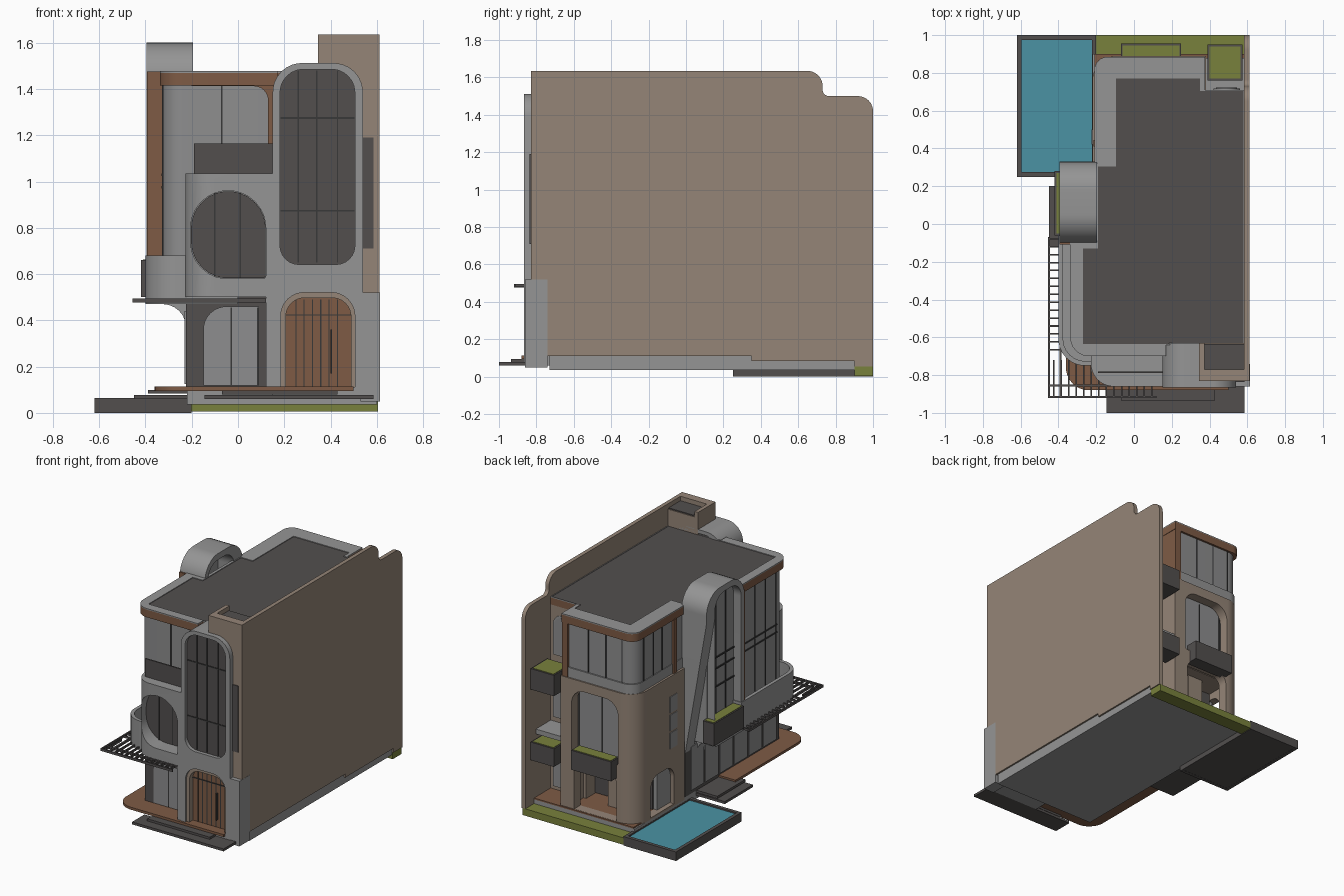
import bpy, bmesh, math
from mathutils import Vector

if "Cube" in bpy.data.objects:
    bpy.data.objects.remove(bpy.data.objects["Cube"])


def mat(name, r, g, b):
    m = bpy.data.materials.new(name)
    m.diffuse_color = (r, g, b, 1)
    m.use_nodes = True
    m.node_tree.nodes["Principled BSDF"].inputs["Base Color"].default_value = m.diffuse_color
    return m


GRAY = mat("light_gray_plaster", 0.30, 0.30, 0.30)
GLASS = mat("gray_glass", 0.27, 0.27, 0.273)
DARK = mat("dark_gray", 0.085, 0.078, 0.076)
BLACK = mat("black_frame", 0.04, 0.04, 0.04)
BROWN = mat("brown_wood", 0.21, 0.105, 0.06)
TAUPE = mat("taupe_stone", 0.30, 0.235, 0.185)
GREEN = mat("green_grass", 0.19, 0.22, 0.045)
WATER = mat("blue_water", 0.07, 0.29, 0.37)


def fillet(pts, n=8):
    """Round the polygon corners given as (u, v, radius)."""
    out = []
    for i, p in enumerate(pts):
        c = Vector(p[:2])
        r = p[2] if len(p) > 2 else 0
        if not r:
            out.append(c)
            continue
        d1 = (Vector(pts[i - 1][:2]) - c).normalized()
        d2 = (Vector(pts[(i + 1) % len(pts)][:2]) - c).normalized()
        half = d1.angle(d2) / 2
        mid = c + (d1 + d2).normalized() * (r / math.sin(half))
        a, b = c + d1 * (r / math.tan(half)) - mid, c + d2 * (r / math.tan(half)) - mid
        out += [mid + a.lerp(b, k / n).normalized() * r for k in range(n + 1)]
    return out


def rect(u0, u1, v0, v1, bl=0, br=0, tr=0, tl=0):
    return [(u0, v0, bl), (u1, v0, br), (u1, v1, tr), (u0, v1, tl)]


def prism(name, axis, a, b, m, outline, *holes):
    """Extrude a rounded profile with holes along an axis from a to b."""
    cu = bpy.data.curves.new(name, 'CURVE')
    cu.dimensions, cu.fill_mode, cu.extrude = '2D', 'BOTH', (b - a) / 2
    for loop in (outline,) + holes:
        pts = fillet(loop)
        s = cu.splines.new('POLY')
        s.points.add(len(pts) - 1)
        for q, p in zip(s.points, pts):
            q.co = (p.x, p.y, 0, 1)
        s.use_cyclic_u = True
    tmp = bpy.data.objects.new(name, cu)
    bpy.context.collection.objects.link(tmp)
    dg = bpy.context.evaluated_depsgraph_get()
    me = bpy.data.meshes.new_from_object(tmp.evaluated_get(dg))
    bpy.data.objects.remove(tmp)
    for v in me.vertices:
        u, w, t = v.co.x, v.co.y, v.co.z + (a + b) / 2
        v.co = {'x': (t, u, w), 'y': (u, t, w), 'z': (u, w, t)}[axis]
    bm = bmesh.new()
    bm.from_mesh(me)
    bmesh.ops.remove_doubles(bm, verts=bm.verts, dist=1e-5)
    bmesh.ops.recalc_face_normals(bm, faces=bm.faces)
    bm.to_mesh(me)
    bm.free()
    me.materials.clear()
    me.materials.append(m)
    ob = bpy.data.objects.new(name, me)
    bpy.context.collection.objects.link(ob)
    return ob


def box(name, x0, x1, y0, y1, z0, z1, m):
    return prism(name, 'z', z0, z1, m, rect(x0, x1, y0, y1))


def cut(ob, axis, a, b, outline):
    tool = prism("cutter", axis, a, b, ob.data.materials[0], outline)
    mod = ob.modifiers.new("cut", 'BOOLEAN')
    mod.operation, mod.object = 'DIFFERENCE', tool
    dg = bpy.context.evaluated_depsgraph_get()
    me = bpy.data.meshes.new_from_object(ob.evaluated_get(dg))
    ob.modifiers.clear()
    ob.data = me
    bpy.data.objects.remove(tool)


def planter(name, x0, x1, y0, y1, z0, z1):
    box(name, x0, x1, y0, y1, z0, z1, DARK)
    box(name + "_grass", x0 + .01, x1 - .01, y0 + .01, y1 - .01, z1 - .01, z1 + .003, GREEN)


def bars_x(name, xs, y, z0, z1, w=.006):   # upright bars on a front or back face
    for x in xs:
        box(name, x - w / 2, x + w / 2, y - .003, y + .003, z0, z1, BLACK)


def bars_y(name, ys, x, z0, z1, w=.008):   # upright bars on a side face
    for y in ys:
        box(name, x - .004, x + .004, y - w / 2, y + w / 2, z0, z1, BLACK)


# Site: base, lawn, pool, decks and steps
box("base_front", -.22, .6, -.73, .35, .036, .11, GRAY)
box("base_back", -.22, .6, .35, .9, .036, .085, GRAY)
box("lawn", -.2, .605, .9, 1, .005, .055, GREEN)
prism("pool_rim", 'z', 0, .065, DARK, rect(-.62, -.2, .25, 1), rect(-.595, -.222, .275, .975))
box("pool_floor", -.61, -.21, .26, .99, .001, .03, DARK)
box("pool_water", -.6, -.215, .27, .98, .02, .055, WATER)
prism("front_deck", 'z', .095, .113, BROWN, rect(-.36, .5, -.88, -.05, .12))
box("back_terrace", -.21, .585, .55, .9, .08, .095, BROWN)
box("front_step_low", -.145, .585, -1, -.86, .06, .078, DARK)
box("front_step_high", -.07, .43, -.935, -.86, .08, .096, DARK)
box("side_step_low", -.45, -.2, -.12, .2, .06, .078, DARK)
box("side_step_high", -.39, -.2, -.12, .2, .083, .1, DARK)

# Main body
box("core", -.19, .585, -.66, .6, .1, 1.42, GRAY)
box("core_back_right", .3, .585, .5, .71, .09, 1.42, TAUPE)

# Right boundary wall and front tower
prism("right_wall", 'x', .583, .612, TAUPE,
      [(-.83, .52), (-.83, 1.635), (.73, 1.635, .08), (.73, 1.5, .035), (1, 1.5, .08), (1, .055),
       (.9, .055), (.9, .085), (.35, .085), (.35, .11), (-.74, .11), (-.74, .52)])
box("tower", .345, .6, -.825, -.63, .52, 1.595, TAUPE)
box("tower_cap", .37, .6, -.77, -.635, 1.59, 1.603, DARK)
box("tower_front", .345, .6, -.83, -.77, .52, 1.635, TAUPE)
box("tower_left", .345, .373, -.83, -.63, 1.5, 1.635, TAUPE)
box("corner_pier", .53, .613, -.86, -.74, .05, .52, GRAY)
box("slot_window", .535, .585, -.836, -.82, .71, 1.19, DARK)

# Entrance portal with tall window and door
prism("portal", 'y', -.865, -.63, GRAY, rect(.15, .54, .06, 1.512, 0, 0, .125, .125),
      rect(.182, .505, .642, 1.485, .08, .08, .1, .1), rect(.185, .505, .112, .52, 0, 0, .1, .1))
prism("portal_glass", 'y', -.84, -.82, DARK, rect(.18, .507, .64, 1.487, .08, .08, .1, .1))
bars_x("portal_mullion", (.26, .34, .43), -.841, .65, 1.48)
for z in (.87, 1.27):
    box("portal_rail", .183, .504, -.844, -.838, z, z + .008, BLACK)
prism("door_rim", 'y', -.85, -.79, TAUPE, rect(.183, .507, .11, .522, 0, 0, .1, .1),
      rect(.207, .488, .112, .497, 0, 0, .08, .08))
box("door", .19, .5, -.81, -.79, .11, .51, BROWN)
bars_x("door_slat", [.25 + i * .036 for i in range(6)], -.811, .115, .49, .005)
box("door_transom", .207, .488, -.815, -.808, .42, .426, BLACK)
box("door_handle", .4, .407, -.83, -.81, .17, .36, BLACK)

# First floor front bay with round-cornered window and balcony rail
bay = prism("front_bay", 'z', .5, 1.035, GRAY, rect(-.228, .155, -.86, -.62, .12))
cut(bay, 'y', -.95, -.75, rect(-.205, .12, .58, .96, .16, .012, .16, .16))
prism("bay_glass", 'y', -.757, -.745, DARK, rect(-.203, .119, .582, .958, .16, .012, .16, .16))
bars_x("bay_mullion", (-.1, .01), -.758, .585, .95)
box("balcony_rail", -.19, .15, -.79, -.78, 1.03, 1.165, DARK)

# Ground floor front and left side
box("ground_front", -.225, .12, -.74, -.6, .11, .5, DARK)
box("portal_return", .12, .155, -.86, -.6, .11, .5, GRAY)
prism("ground_front_glass", 'y', -.747, -.735, GLASS, rect(-.15, .09, .118, .46, 0, 0, 0, .1))
bars_x("ground_mullion", (-.03, .085), -.748, .12, .455)
box("ground_side", -.225, -.15, -.74, .33, .1, .5, DARK)
for i in range(6):
    y = -.7 + i * .165
    box("ground_side_glass", -.231, -.22, y, y + .145, .125, .44, GLASS)

# Side balcony with curved underside
prism("side_soffit", 'y', -.6, .2, GRAY,
      [(-.39, .5), (-.39, .47), (-.225, .47, .1), (-.225, .36), (-.2, .36), (-.2, .5)])
prism("side_balcony_floor", 'z', .47, .51, GRAY, rect(-.4, 0, -.75, .235, .14))
prism("side_balcony_wall", 'z', .5, .68, GRAY, rect(-.4, -.2, -.75, -.06, .14),
      rect(-.375, -.21, -.725, -.07, .115))
planter("side_planter", -.42, -.33, -.06, .28, .5, .66)

# Pergola: frame and slats
for x in (-.455, -.395):
    box("pergola_side_beam", x, x + .01, -.92, -.07, .478, .495, DARK)
for y in (-.92, -.86):
    box("pergola_front_beam", -.455, .12, y, y + .01, .478, .495, DARK)
for i in range(15):
    y = -.67 + i * .042
    box("pergola_side_slat", -.455, -.39, y, y + .008, .48, .495, DARK)
for i in range(14):
    x = -.43 + i * .04
    box("pergola_front_slat", x, x + .008, -.92, -.72, .48, .495, DARK)

# Upper glazing, front and left
prism("upper_glass", 'z', .5, 1.42, GLASS, rect(-.325, .15, -.665, 0, .09))
bars_y("upper_side_mullion", (-.56, -.44, -.32, -.2), -.325, .5, 1.42)
bars_x("upper_front_mullion", (-.07,), -.667, 1.03, 1.42)
for z in (.97, 1.025):
    box("upper_rail", -.33, -.32, -.57, -.1, z, z + .01, BLACK)
prism("upper_front_frame", 'y', -.69, -.66, BROWN,
      [(.155, 1.03), (.155, 1.43), (-.2, 1.43), (-.2, 1.412), (.13, 1.412, .06), (.13, 1.03)])

# Side arch with tall glazing; its back leg tapers towards the ground
arch = prism("side_arch", 'x', -.395, -.195, GRAY, rect(-.1, .33, .36, 1.6, 0, 0, .15, .15),
             rect(-.065, .235, .52, 1.555, 0, 0, .11, .11))
cut(arch, 'y', .2351, .4, [(-.45, 1.4), (-.396, 1.4), (-.215, .36), (-.215, .3), (-.45, .3)])
cut(arch, 'y', -.2, .2352, rect(-.5, -.225, .3, .5))
box("arch_brown_side", -.394, -.32, -.108, -.098, .6, 1.475, BROWN)
prism("arch_glass", 'x', -.335, -.325, GLASS, rect(-.07, .24, .51, 1.56, 0, 0, .11, .11))
bars_y("arch_mullion", (.03, .14), -.336, .52, 1.55)
for z in (.85, .98, 1.06):
    box("arch_rail", -.341, -.332, -.065, .235, z, z + .01, BLACK)

# Roof: wooden fascia, gray parapet, dark surface
edge = [(.584, -.64), (.17, -.64), (.17, -.7), (-.338, -.7, .1), (-.338, -.09), (-.21, -.09),
        (-.21, .885, .07), (.375, .885), (.375, .71), (.584, .71)]
inner = [(.58, -.635), (-.27, -.635), (-.27, -.13), (-.19, -.13), (-.19, .305), (-.095, .305),
         (-.095, .77), (.35, .77), (.35, .705), (.58, .705)]
prism("roof_fascia", 'z', 1.415, 1.47, BROWN, edge)
prism("roof_parapet", 'z', 1.47, 1.478, GRAY, edge, inner)
prism("roof_surface", 'z', 1.46, 1.473, DARK, inner)

# Back upper room: corner glazing in a wooden frame
prism("back_upper_sill", 'z', 1.02, 1.1, GRAY, rect(-.205, .36, .33, .88, 0, 0, 0, .09))
prism("back_upper_glass", 'z', 1.1, 1.42, GLASS, rect(-.2, .36, .33, .87, 0, 0, 0, .09))
bars_x("back_upper_mullion", (.17, .03, -.1), .871, 1.1, 1.42)
bars_y("back_upper_mullion", (.56, .66, .77), -.201, 1.1, 1.42)
box("back_frame_post", .325, .372, .5, .885, 1.03, 1.42, BROWN)
box("side_frame_post", -.215, -.15, .41, .445, 1.03, 1.42, BROWN)

# Back stone shell with openings
shell = prism("back_shell", 'z', .08, 1.03, TAUPE, rect(-.22, .38, .33, .89, 0, 0, 0, .13),
              rect(-.16, .32, .34, .82, 0, 0, 0, .07))
cut(shell, 'y', .78, .95, rect(-.08, .29, .5, .96, .02, .02, .1, .1))
cut(shell, 'y', .78, .95, rect(-.07, .27, .096, .42, 0, 0, .06, .06))
cut(shell, 'x', -.3, -.14, rect(.45, .72, .096, .38, 0, 0, .09, .09))
box("back_room", -.165, .33, .5, .8, .43, 1.03, TAUPE)
box("back_room_glass", -.1, .3, .8, .812, .5, .97, GLASS)
bars_x("back_room_mullion", (.1, -.075, .285), .814, .5, .95)
box("terrace_glass", -.16, .3, .6, .61, .1, .43, DARK)
box("terrace_pier", .0, .12, .6, .72, .09, .43, TAUPE)
for z in (.51, .64, .77):
    box("side_small_window", -.225, -.21, .42, .5, z, z + .115, GLASS)

# Back right niche: balcony, arched windows and planters
box("niche_slab", .37, .585, .7, .88, .55, .585, GRAY)
for z in (.12, .62, 1.07):
    prism("niche_window_frame", 'y', .7, .718, GRAY, rect(.42, .56, z, z + .29, 0, 0, .069, .069))
    prism("niche_window", 'y', .7, .722, GLASS, rect(.435, .545, z + .01, z + .275, 0, 0, .054, .054))
planter("planter_upper", .39, .575, .76, .95, .9, 1.05)
planter("planter_lower", .39, .575, .8, .95, .39, .52)
planter("planter_middle", -.07, .25, .86, .955, .41, .55)

# Smooth the rounded faces, keep edges sharp
bpy.ops.object.select_all(action='SELECT')
bpy.context.view_layer.objects.active = shell
bpy.ops.object.shade_smooth_by_angle(angle=math.radians(30))
